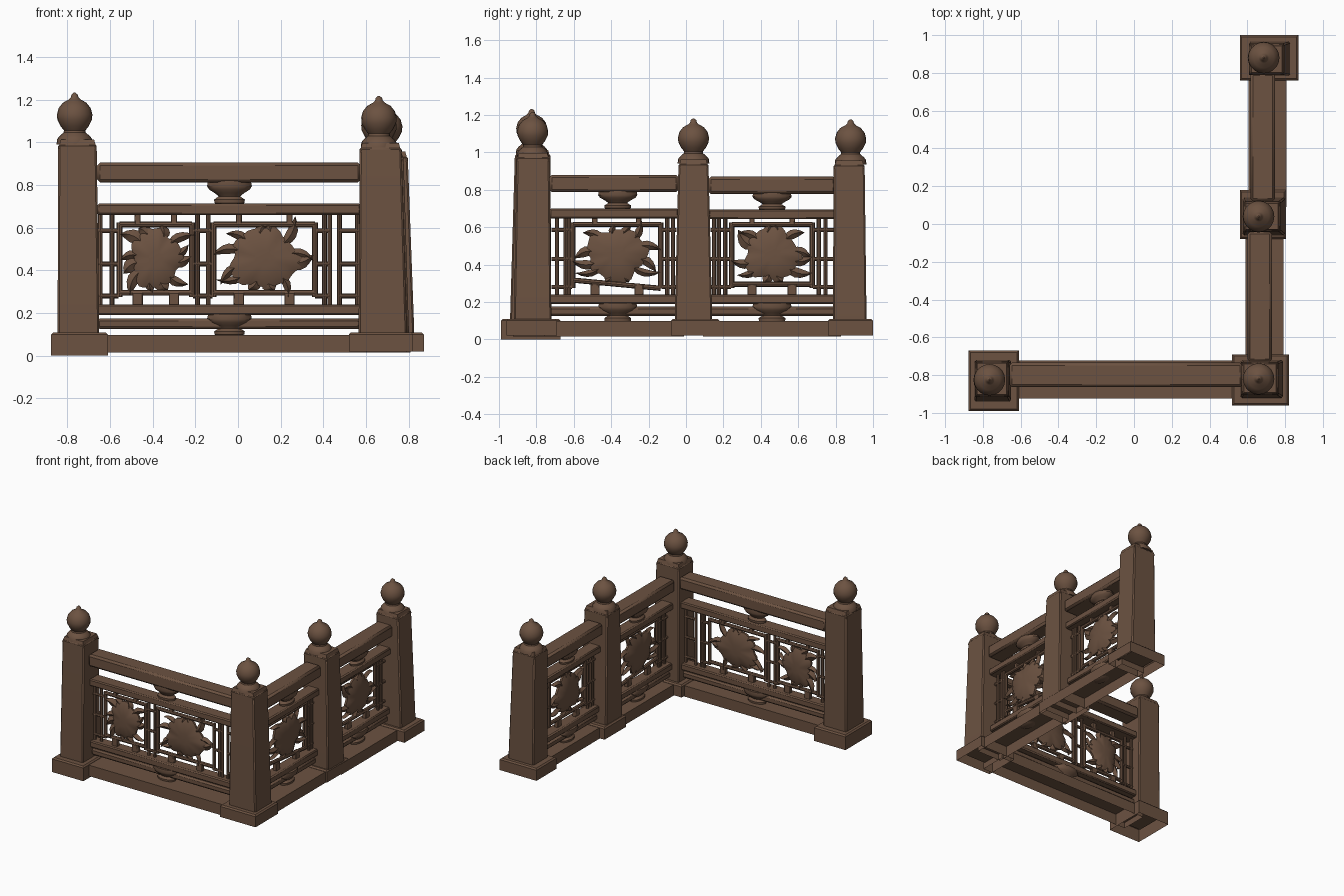
import bpy, bmesh, math, random
from mathutils import Vector

cube = bpy.data.objects.get("Cube")
if cube:
    bpy.data.objects.remove(cube)
random.seed(4)

wood = bpy.data.materials.new("brown_wood")
wood.use_nodes = True
COLOUR = (0.15, 0.085, 0.053, 1)
wood.diffuse_color = COLOUR
bsdf = wood.node_tree.nodes["Principled BSDF"]
bsdf.inputs["Base Color"].default_value = COLOUR
bsdf.inputs["Roughness"].default_value = 0.8
parts = []


def finish(bm, name, bevel=0):
    bmesh.ops.recalc_face_normals(bm, faces=bm.faces)
    mesh = bpy.data.meshes.new(name)
    bm.to_mesh(mesh)
    bm.free()
    mesh.materials.append(wood)
    ob = bpy.data.objects.new(name, mesh)
    bpy.context.collection.objects.link(ob)
    if bevel:
        mod = ob.modifiers.new("soft_edges", 'BEVEL')
        mod.width = bevel
        mod.segments = 1
    parts.append(ob)
    return ob


def loft(bm, rings, caps=(True, True)):
    """Skin a list of equal-length point rings."""
    rows = [[bm.verts.new(p) for p in ring] for ring in rings]
    n = len(rows[0])
    for a, b in zip(rows, rows[1:]):
        for i in range(n):
            bm.faces.new((a[i], a[(i + 1) % n], b[(i + 1) % n], b[i]))
    if caps[0]:
        bm.faces.new(rows[0])
    if caps[1]:
        bm.faces.new(rows[-1])


def rect(x0, x1, y0, y1, z):
    return [(x0, y0, z), (x1, y0, z), (x1, y1, z), (x0, y1, z)]


def lathe(name, centre, profile, squash=(1, 1), sides=20):
    bm = bmesh.new()
    rings = []
    for r, z in profile:
        rings.append([(centre[0] + r * squash[0] * math.cos(math.tau * i / sides),
                       centre[1] + r * squash[1] * math.sin(math.tau * i / sides),
                       centre[2] + z) for i in range(sides)])
    loft(bm, rings)
    return finish(bm, name)


FINIAL = [(.085, -.01), (.082, .015), (.07, .03), (.052, .045), (.05, .055), (.066, .075),
          (.081, .105), (.083, .13), (.075, .16), (.055, .185), (.028, .2), (.018, .21),
          (.015, .222), (.004, .232)]
LOTUS = [(.045, 0), (.07, .01), (.072, .025), (.05, .04), (.07, .055), (.095, .07), (.105, .085), (.1, .11)]


def post(name, foot, head, top, plinth, plinth_z, knob):
    bm = bmesh.new()
    loft(bm, [rect(*foot, .06), rect(*foot, .13), rect(*head, top - .01)])
    finish(bm, name + "_post", .008)
    bm = bmesh.new()
    x0, x1, y0, y1 = head
    loft(bm, [rect(*head, top - .03), rect(x0 + .012, x1 - .012, y0 + .012, y1 - .012, top + .012)])
    finish(bm, name + "_cap")
    # plinth is an open-bottomed shell
    bm = bmesh.new()
    a, b, c, d = plinth
    loft(bm, [rect(*plinth, plinth_z), rect(*plinth, .1), rect(a + .01, b - .01, c + .01, d - .01, .11)], (False, True))
    finish(bm, name + "_plinth")
    lathe(name + "_finial", (*knob, top), FINIAL)


post("left_end", (-.845, -.65, -.94, -.72), (-.842, -.662, -.915, -.725), 1.0,
     (-.875, -.61, -.99, -.67), 0, (-.765, -.825))
post("corner", (.565, .79, -.92, -.72), (.57, .765, -.905, -.73), .985,
     (.52, .82, -.96, -.69), .02, (.66, -.82))
post("middle", (.575, .80, -.06, .14), (.58, .775, -.04, .12), .95,
     (.56, .805, -.08, .18), .02, (.66, .04))
post("back_end", (.61, .825, .785, .965), (.61, .795, .79, .955), .945,
     (.56, .87, .76, 1.0), .02, (.687, .88))


class Arm:
    """Railing section: u runs along it, v points outward, z up."""

    def __init__(self, name, side, line):
        self.name, self.side, self.line = name, side, line

    def at(self, u, v, z):
        return Vector((self.line + v, u, z)) if self.side else Vector((u, self.line - v, z))

    def beam(self, name, u0, u1, v0, v1, z0, z1, bevel=.008, open_bottom=False):
        bm = bmesh.new()
        loft(bm, [[self.at(u, v, z) for u, v in ((u0, v0), (u1, v0), (u1, v1), (u0, v1))]
                  for z in (z0, z1)], (not open_bottom, True))
        finish(bm, f"{self.name}_{name}", bevel)

    def rods(self, name, lines, r=.012, sides=8):
        bm = bmesh.new()
        for u0, z0, u1, z1 in lines:
            a, b = self.at(u0, 0, z0), self.at(u1, 0, z1)
            turn = (b - a).to_track_quat('Z', 'Y')
            ring = [turn @ Vector((r * math.cos(math.tau * i / sides), r * math.sin(math.tau * i / sides), 0))
                    for i in range(sides)]
            loft(bm, [[p + q for q in ring] for p in (a, b)])
        finish(bm, f"{self.name}_{name}")

    def lotus(self, name, u, z, height):
        p = self.at(u, 0, z)
        k = height / .11
        lathe(f"{self.name}_{name}", p, [(r, h * k) for r, h in LOTUS],
              (.6, 1) if self.side else (1, .6), 16)

    def leaf(self, bm, u, z, angle, length, width, bend):
        rings = []
        for i in range(6):
            t = i / 5
            a = angle + bend * t
            u2, z2 = u + length * t * math.cos(a), z + length * t * math.sin(a)
            w = width * (math.sin(math.pi * (.2 + .8 * t)) + .04)
            nu, nz = -math.sin(a) * w, math.cos(a) * w
            rings.append([self.at(u2 + nu, 0, z2 + nz), self.at(u2, .018, z2),
                          self.at(u2 - nu, 0, z2 - nz), self.at(u2, -.018, z2)])
        loft(bm, rings)

    def carving(self, name, u, z, ru, rz, half_u, half_z):
        bm = bmesh.new()
        n = 40
        p1, p2, p3 = (random.uniform(0, 6) for _ in range(3))
        rim = []
        for i in range(n):
            a = math.tau * i / n
            k = 1 + .07 * math.sin(3 * a + p1) + .06 * math.sin(5 * a + p2) + .04 * math.sin(9 * a + p3)
            rim.append((ru * k * math.cos(a), rz * k * math.sin(a)))
        # domed flower body
        loft(bm, [[self.at(u + s * x, v, z + s * y) for x, y in rim]
                  for s, v in ((.3, -.03), (.75, -.024), (1, -.008), (1, .008), (.75, .024), (.3, .03))])
        # leaves reaching for the frame
        for i in range(12):
            a = math.tau * (i + .5 + random.uniform(-.25, .25)) / 12
            c, s = math.cos(a), math.sin(a)
            reach = min(half_u / max(abs(c), .01), half_z / max(abs(s), .01))
            body = .8 * ru * rz / math.hypot(rz * c, ru * s)
            self.leaf(bm, u + body * c, z + body * s, a, (reach - body) * .98,
                      random.uniform(.018, .034), random.choice((-.5, .5)))
        finish(bm, f"{self.name}_{name}")

    def panel(self, name, u0, u1, tilt=0):
        z0, z1 = .295, .615
        self.rods(name + "_frame", [(u0, z1, u1, z1), (u0, z0 + tilt, u1, z0 - tilt),
                                    (u0, z0 - .02, u0, z1 + .01), (u1, z0 - .02, u1, z1 + .01)], .014)
        mid, half = (u0 + u1) / 2, (u1 - u0) / 2
        self.carving(name + "_carving", mid, .455, half * .68, .14, half, .16)
        # feet below and pegs above the frame
        for i, k in enumerate((-.5, .5)):
            f = mid + half * k
            self.beam(f"{name}_foot_{i}", f - .024, f + .024, -.015, .015, .22, z0, .003)
            self.beam(f"{name}_peg_{i}", f - .014, f + .014, -.012, .012, z1, .67, .003)

    def rails(self, u0, u1, drop, centre):
        self.beam("top_rail", u0, u1, -.066, .064, .812 - drop, .905 - drop, .014)
        self.beam("middle_rail", u0, u1, -.05, .05, .66 - drop * .5, .712 - drop * .5)
        self.beam("lower_rail", u0, u1, -.045, .045, .19, .24)
        self.beam("foot_rail", u0, u1, -.028, .028, .125, .175, .012)
        self.beam("base_beam", u0 - .03, u1 + .03, -.077, .125, .015, .098, 0, True)
        self.lotus("upper_lotus", centre, .705 - drop * .5, .115 - drop * .5)
        self.lotus("lower_lotus", centre, .09, .105)

    def bars(self, us, pegs):
        lines = [(u, .23, u, .67) for u in us]
        for a, b in pegs:
            lines += [(a, z, b, z) for z in (.28, .43, .585)]
        self.rods("bars", lines, .011)


# front section
front = Arm("front", False, -.80)
front.rails(-.66, .575, 0, -.04)
front.panel("left_panel", -.555, -.215)
front.panel("right_panel", -.115, .36)
front.bars((-.645, -.59, -.19, -.14, .405, .43, .475, .56),
           ((-.655, -.56), (-.21, -.12), (.36, .43), (.475, .57)))

# side section next to the corner
near = Arm("near_side", True, .667)
near.rails(-.73, -.04, .025, -.365)
near.panel("panel", -.605, -.135, .022)
near.bars((-.69, -.645, -.625, -.10, -.07), ((-.72, -.61), (-.13, -.05)))

# side section at the back
far = Arm("far_side", True, .682)
far.rails(.12, .80, .035, .46)
far.panel("panel", .245, .675)
far.bars((.15, .175, .21, .71, .745), ((.13, .24), (.68, .79)))

# smooth rounded parts, keep hard edges
bpy.ops.object.select_all(action='DESELECT')
for ob in parts:
    ob.select_set(True)
bpy.context.view_layer.objects.active = parts[0]
bpy.ops.object.shade_smooth_by_angle(angle=math.radians(35))
